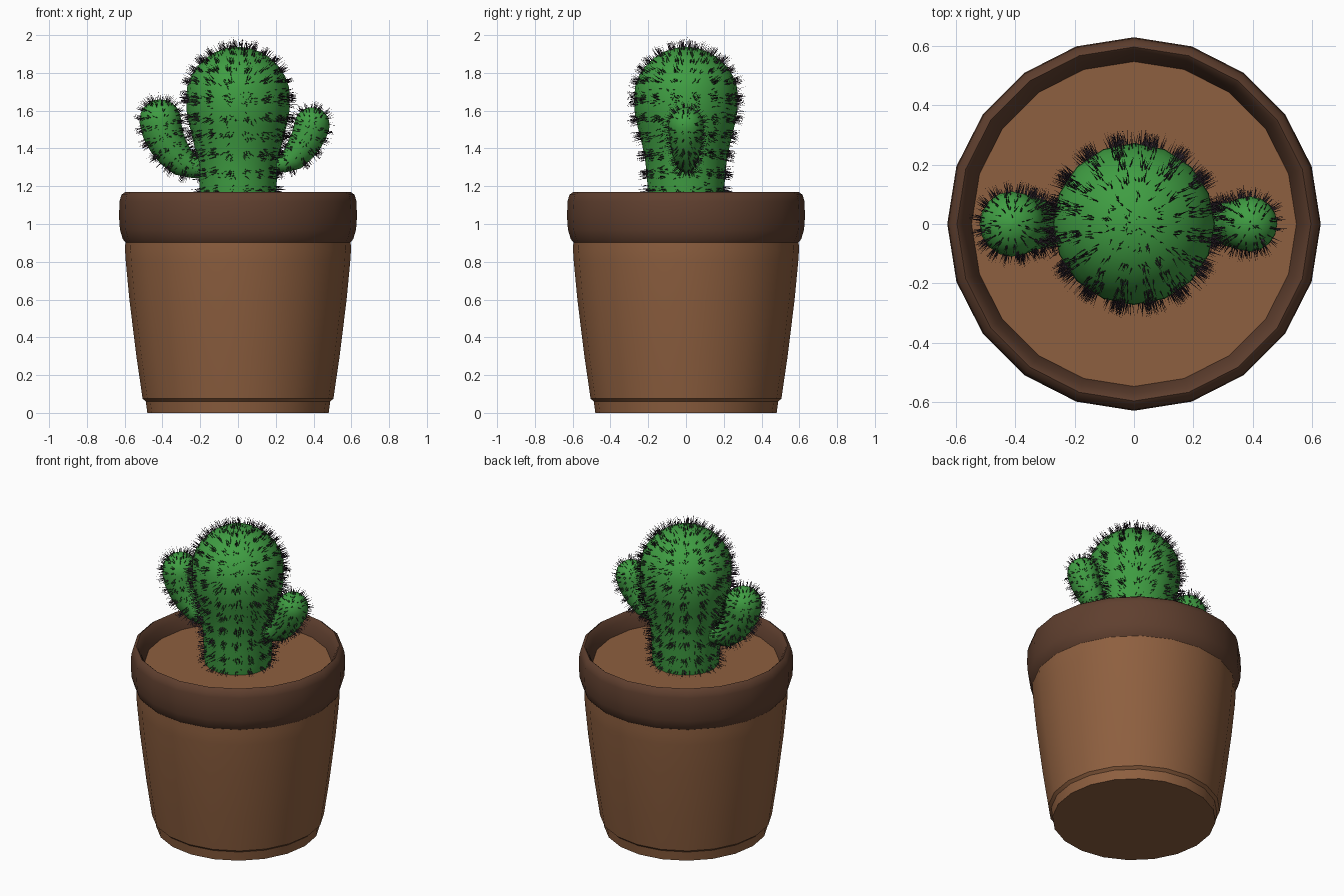
import bpy, bmesh, math, random
from mathutils import Vector

if "Cube" in bpy.data.objects:
    bpy.data.objects.remove(bpy.data.objects["Cube"])

random.seed(4)


def material(name, rgb):
    m = bpy.data.materials.new(name)
    m.diffuse_color = (*rgb, 1)
    m.use_nodes = True
    m.node_tree.nodes["Principled BSDF"].inputs["Base Color"].default_value = m.diffuse_color
    return m


CLAY = material("clay", (0.27, 0.115, 0.05))
RIM = material("dark_clay", (0.115, 0.05, 0.028))
GREEN = material("green", (0.05, 0.34, 0.055))
SPINE = material("spine", (0.03, 0.02, 0.03))


def finish(name, bm, mat, angle=35):
    me = bpy.data.meshes.new(name)
    bm.to_mesh(me)
    bm.free()
    me.materials.append(mat)
    ob = bpy.data.objects.new(name, me)
    bpy.context.collection.objects.link(ob)
    bpy.ops.object.select_all(action='DESELECT')
    ob.select_set(True)
    bpy.context.view_layer.objects.active = ob
    if angle:
        bpy.ops.object.shade_smooth_by_angle(angle=math.radians(angle))
    return ob


def loft(name, sections, sides, mat, bend=False, ring=False, angle=35):
    """Round sections (x, z, radius); bend turns them to follow the path,
    ring joins last to first instead of capping the ends."""
    bm = bmesh.new()
    loops = []
    n = len(sections)
    for i, (x, z, r) in enumerate(sections):
        u = Vector((1, 0, 0))
        if bend:
            a, b = sections[max(i - 1, 0)], sections[min(i + 1, n - 1)]
            t = Vector((b[0] - a[0], 0, b[1] - a[1])).normalized()
            u = Vector((t.z, 0, -t.x))
        loop = []
        for k in range(sides):
            w = math.tau * k / sides
            loop.append(bm.verts.new(Vector((x, 0, z)) + u * r * math.cos(w)
                                     + Vector((0, r * math.sin(w), 0))))
        loops.append(loop)
    pairs = list(zip(loops, loops[1:]))
    if ring:
        pairs.append((loops[-1], loops[0]))
    else:
        bm.faces.new(loops[0][::-1])
        bm.faces.new(loops[-1])
    for a, b in pairs:
        for k in range(sides):
            j = (k + 1) % sides
            bm.faces.new((a[k], a[j], b[j], b[k]))
    bmesh.ops.recalc_face_normals(bm, faces=bm.faces)
    return finish(name, bm, mat, angle)


def dome(x, z, r, tx=0.0, steps=5):
    """Sections closing an end with a hemisphere leaning along tx."""
    d = Vector((tx, 1)).normalized()
    out = []
    for i in range(1, steps + 1):
        a = math.pi / 2 * i / steps
        h = r * math.sin(a)
        out.append((x + d.x * h, z + d.y * h, max(r * math.cos(a), 0.004)))
    return out


def spines(name, plant, count, length):
    """Thin three-sided needles scattered evenly over the skin."""
    me = plant.data
    polys = [p for p in me.polygons if p.center.z > 1.08]
    bm = bmesh.new()
    for p in random.choices(polys, weights=[p.area for p in polys], k=count):
        vs = [me.vertices[i] for i in p.vertices]
        w = [random.random() + 0.001 for _ in vs]
        s = sum(w)
        co = sum((v.co * k for v, k in zip(vs, w)), Vector()) / s
        n = sum((v.normal * k for v, k in zip(vs, w)), Vector()).normalized()
        jitter = Vector([random.uniform(-0.25, 0.25) for _ in range(3)])
        d = (n + jitter).normalized()
        u = d.orthogonal().normalized() * 0.0022
        v = d.cross(u)
        base = [bm.verts.new(co - n * 0.004 + u * math.cos(a) + v * math.sin(a))
                for a in (0, math.tau / 3, 2 * math.tau / 3)]
        tip = bm.verts.new(co + d * length * random.uniform(0.8, 1.1))
        for i in range(3):
            bm.faces.new((base[i], base[(i + 1) % 3], tip))
    finish(name, bm, SPINE, None)


# Pot: stepped foot and tapered wall, closed below
loft("pot", [(0, 0, 0.48), (0, 0.06, 0.488), (0, 0.075, 0.505), (0, 0.3, 0.538),
             (0, 0.6, 0.575), (0, 0.8, 0.594), (0, 0.86, 0.598), (0, 0.95, 0.595)],
     20, CLAY)

# Rim: rounded band, with sloping inner wall
loft("rim", [(0, 0.895, 0.59), (0, 0.92, 0.61), (0, 0.97, 0.625), (0, 1.04, 0.63),
             (0, 1.12, 0.627), (0, 1.155, 0.617), (0, 1.17, 0.597), (0, 1.162, 0.588),
             (0, 1.13, 0.572), (0, 1.06, 0.545), (0, 0.93, 0.545)],
     20, RIM, ring=True, angle=45)

# Soil disc
loft("soil", [(0, 1.0, 0.548), (0, 1.07, 0.548)], 20, CLAY)

# Cactus body
body = loft("cactus_body",
            [(0, 1.06, 0.195), (0, 1.12, 0.202), (0, 1.22, 0.205), (0, 1.32, 0.214),
             (0, 1.42, 0.232), (0, 1.52, 0.257), (0, 1.6, 0.273)]
            + dome(0, 1.66, 0.278, steps=7), 16, GREEN, angle=60)

# Arms: bent tubes ending in domes
left = loft("left_arm",
            [(-0.17, 1.295, 0.05), (-0.23, 1.302, 0.06), (-0.29, 1.325, 0.077),
             (-0.34, 1.375, 0.09), (-0.375, 1.43, 0.099), (-0.4, 1.49, 0.107),
             (-0.412, 1.55, 0.11)] + dome(-0.412, 1.55, 0.11), 16, GREEN,
            bend=True, angle=60)
right = loft("right_arm",
             [(0.18, 1.32, 0.042), (0.24, 1.322, 0.05), (0.29, 1.345, 0.066),
              (0.33, 1.395, 0.079), (0.365, 1.45, 0.087), (0.385, 1.5, 0.092),
              (0.392, 1.525, 0.093)] + dome(0.392, 1.525, 0.093, 0.1), 16, GREEN,
             bend=True, angle=60)

# Needles
spines("body_spines", body, 2600, 0.053)
spines("left_arm_spines", left, 700, 0.045)
spines("right_arm_spines", right, 500, 0.042)
